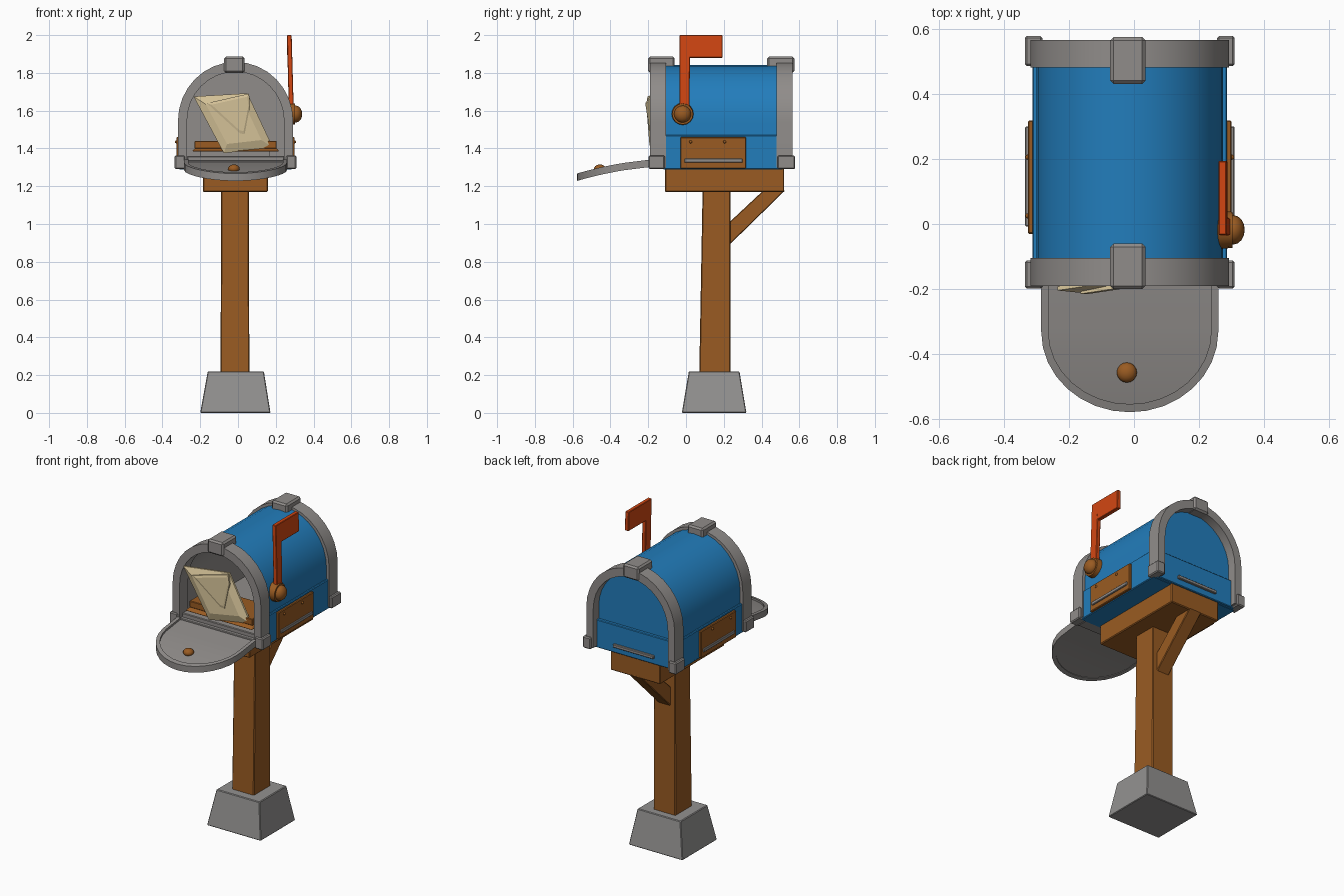
import bpy, bmesh, math
from mathutils import Vector

if "Cube" in bpy.data.objects:
    bpy.data.objects.remove(bpy.data.objects["Cube"])


def material(name, rgb):
    m = bpy.data.materials.new(name)
    m.diffuse_color = (*rgb, 1)
    m.use_nodes = True
    m.node_tree.nodes["Principled BSDF"].inputs["Base Color"].default_value = m.diffuse_color
    return m


BLUE = material("blue_paint", (0.016, 0.205, 0.50))
GREY = material("grey_metal", (0.28, 0.265, 0.255))
STONE = material("grey_stone", (0.29, 0.285, 0.28))
WOOD = material("brown_wood", (0.32, 0.105, 0.016))
RED = material("red_flag", (0.65, 0.062, 0.006))
PAPER = material("cream_paper", (0.70, 0.57, 0.33))
CX = -0.013


def finish(name, bm, mat, bevel=0, smooth=True):
    bmesh.ops.recalc_face_normals(bm, faces=bm.faces[:])
    if bevel:
        bmesh.ops.bevel(bm, geom=bm.edges[:], offset=bevel, segments=1, affect='EDGES')
    me = bpy.data.meshes.new(name)
    bm.to_mesh(me)
    bm.free()
    me.materials.append(mat)
    ob = bpy.data.objects.new(name, me)
    bpy.context.collection.objects.link(ob)
    if smooth:
        bpy.ops.object.select_all(action='DESELECT')
        ob.select_set(True)
        bpy.context.view_layer.objects.active = ob
        bpy.ops.object.shade_smooth_by_angle(angle=math.radians(32))
    return ob


def block(name, x, y, z, mat, bevel=0.005, top=None):
    """Box from ranges; top gives optional (x range, y range) of the upper face."""
    tx, ty = top or (x, y)
    bm = bmesh.new()
    for xs, ys, h in ((x, y, z[0]), (tx, ty, z[1])):
        for i, j in ((0, 0), (1, 0), (1, 1), (0, 1)):
            bm.verts.new((xs[i], ys[j], h))
    v = list(bm.verts)
    bm.faces.new(v[:4])
    bm.faces.new(v[4:])
    for i in range(4):
        k = (i + 1) % 4
        bm.faces.new((v[i], v[k], v[k + 4], v[i + 4]))
    return finish(name, bm, mat, bevel, smooth=False)


def arch(hw, z0, zc, top, n=16):
    """Open arch outline, left foot over the crown to the right foot."""
    pts = [(CX - hw, z0)]
    for i in range(n + 1):
        a = math.pi * (1 - i / n)
        pts.append((CX + hw * math.cos(a), zc + (top - zc) * math.sin(a)))
    return pts + [(CX + hw, z0)]


def upright(p, d):
    return (p[0], d, p[1])


def door_map(p, d):
    # lowered door: outline height becomes reach to the front, sagging outward
    s = p[1]
    return (p[0], -0.19 - s, 1.338 - 0.09 * s - 0.26 * s * s + d)


def solid(name, pts, d0, d1, mat, place=upright):
    bm = bmesh.new()
    a = [bm.verts.new(place(p, d0)) for p in pts]
    b = [bm.verts.new(place(p, d1)) for p in pts]
    n = len(pts)
    for i in range(n):
        k = (i + 1) % n
        bm.faces.new((a[i], a[k], b[k], b[i]))
    for i in range(n // 2):
        j = n - 1 - i
        if j - i < 2:
            break
        for v in (a, b):
            q = [v[i], v[i + 1], v[j - 1], v[j]]
            bm.faces.new(q if j - 1 != i + 1 else q[:2] + q[3:])
    return finish(name, bm, mat)


def band(name, outer, inner, d0, d1, mat, place=upright):
    bm = bmesh.new()
    rows = [[bm.verts.new(place(p, d)) for p in pts]
            for pts, d in ((outer, d0), (outer, d1), (inner, d1), (inner, d0))]
    for r in range(4):
        a, b = rows[r], rows[(r + 1) % 4]
        for i in range(len(outer) - 1):
            bm.faces.new((a[i], a[i + 1], b[i + 1], b[i]))
    for e in (0, -1):
        bm.faces.new([r[e] for r in rows])
    return finish(name, bm, mat)


def pillow(name, pts, thick, y0, mat, inset=0.3):
    """Puffy paper shape in the front plane, its left side further forward."""
    bm = bmesh.new()
    n = len(pts)
    c = Vector((sum(p[0] for p in pts) / n, sum(p[1] for p in pts) / n))

    def ring(f, d):
        out = []
        for p in pts:
            q = c + (Vector(p) - c) * f
            out.append(bm.verts.new((q.x, y0 + 0.15 * (q.x + 0.235) + d, q.y)))
        return out
    rs = [ring(1 - inset, -thick / 2), ring(1, -0.006), ring(1, 0.006), ring(1 - inset, thick / 2)]
    bm.faces.new(rs[0])
    bm.faces.new(rs[3])
    for a, b in zip(rs, rs[1:]):
        for i in range(n):
            k = (i + 1) % n
            bm.faces.new((a[i], a[k], b[k], b[i]))
    return finish(name, bm, mat, smooth=False)


def ball(name, loc, r, mat, scale=(1, 1, 1)):
    bm = bmesh.new()
    bmesh.ops.create_uvsphere(bm, u_segments=16, v_segments=10, radius=r)
    for v in bm.verts:
        v.co = Vector(loc) + Vector([v.co[i] * scale[i] for i in range(3)])
    return finish(name, bm, mat)


def disc_x(name, x0, x1, y, z, r, mat, sides=16):
    bm = bmesh.new()
    bmesh.ops.create_cone(bm, cap_ends=True, segments=sides, radius1=r, radius2=r * 0.92, depth=x1 - x0)
    for v in bm.verts:
        v.co = Vector(((x0 + x1) / 2 + v.co.z, y + v.co.x, z + v.co.y))
    return finish(name, bm, mat)


# Stand: stone foot, post, platform and diagonal brace
block("stone_foot", (-0.2, 0.172), (-0.022, 0.32), (0, 0.22), STONE, 0.004,
      ((-0.16, 0.137), (0.015, 0.283)))
block("post", (-0.092, 0.06), (0.07, 0.236), (0.2, 1.19), WOOD, 0.005,
      ((-0.09, 0.058), (0.088, 0.236)))
block("platform", (-0.186, 0.158), (-0.112, 0.52), (1.17, 1.295), WOOD, 0.005)
bm = bmesh.new()
sec = ((0.225, 0.885), (0.525, 1.178), (0.41, 1.178), (0.225, 1.005))
s0 = [bm.verts.new((-0.058, *p)) for p in sec]
s1 = [bm.verts.new((0.028, *p)) for p in sec]
bm.faces.new(s0)
bm.faces.new(s1)
for i in range(4):
    bm.faces.new((s0[i], s0[i - 1], s1[i - 1], s1[i]))
finish("brace", bm, WOOD, 0.004, smooth=False)

# Box: hollow arched shell with grey lining, floor and back wall
outer = arch(0.287, 1.30, 1.54, 1.842)
mid = arch(0.272, 1.30, 1.54, 1.827)
inner = arch(0.262, 1.30, 1.54, 1.815)
band("box_shell", outer, mid, -0.12, 0.505, BLUE)
band("box_lining", mid, inner, -0.125, 0.48, GREY)
solid("box_back", mid, 0.475, 0.51, BLUE)
solid("lining_back", inner, 0.46, 0.476, GREY)
block("box_bottom", (-0.31, 0.284), (-0.12, 0.51), (1.288, 1.318), BLUE, 0)
block("lining_floor", (-0.275, 0.25), (-0.12, 0.47), (1.318, 1.345), GREY, 0)
block("back_lower_panel", (-0.30, 0.274), (0.505, 0.53), (1.29, 1.465), BLUE, 0.004)
block("back_handle", (-0.155, 0.125), (0.528, 0.545), (1.328, 1.348), GREY, 0.003)

# Arched end frames with crown clasps and corner feet
for end, y0, y1, k0, k1, f0, f1 in (("front", -0.19, -0.105, -0.2, -0.06, -0.198, -0.112),
                                    ("rear", 0.48, 0.565, 0.43, 0.574, 0.485, 0.577)):
    band(end + "_frame", arch(0.305, 1.30, 1.545, 1.858), arch(0.257, 1.30, 1.545, 1.806), y0, y1, GREY)
    block(end + "_crown_clasp", (-0.073, 0.035), (k0, k1), (1.80, 1.886), GREY, 0.01)
    for side, s in (("left", -1), ("right", 1)):
        xs = sorted((CX + s * 0.268, CX + s * 0.322))
        block(f"{end}_{side}_frame_foot", xs, (f0, f1), (1.29, 1.363), GREY, 0.006)
block("front_sill", (-0.285, 0.258), (-0.188, -0.105), (1.29, 1.335), GREY, 0.004)
block("sill_step", (-0.27, 0.245), (-0.165, -0.105), (1.33, 1.36), GREY, 0.004)

# Side skirts, wooden side plates, handle bars and bolts
for side, s in (("left", -1), ("right", 1)):
    def span(a, b):
        return sorted((CX + s * a, CX + s * b))
    block(side + "_skirt", span(0.265, 0.299), (-0.115, 0.49), (1.29, 1.47), BLUE, 0.004)
    block(side + "_side_plate", span(0.29, 0.313), (-0.03, 0.318), (1.293, 1.46), WOOD, 0.004)
    block(side + "_handle_bar", span(0.31, 0.321), (-0.008, 0.3), (1.325, 1.346), GREY, 0.003)
    for y in (0.025, 0.205):
        ball(side + "_plate_bolt", (CX + s * 0.313, y, 1.435), 0.008, WOOD)

# Lowered door: curved panel with raised rim and a knob
d_out = arch(0.272, 0.0, 0.14, 0.388)
d_in = arch(0.25, 0.0, 0.14, 0.363)
solid("door_panel", d_in, -0.033, -0.009, GREY, door_map)
band("door_rim", d_out, d_in, -0.036, 0.003, GREY, door_map)
ball("door_knob", (-0.022, -0.456, 1.292), 0.031, WOOD, (1, 1, 0.75))

# Signal flag with its pivot
block("flag_pole", (0.27, 0.296), (-0.036, 0.018), (1.57, 2.0), RED, 0.003,
      ((0.259, 0.284), (-0.034, 0.022)))
block("flag_panel", (0.261, 0.287), (0.015, 0.194), (1.88, 2.0), RED, 0.003,
      ((0.259, 0.284), (0.015, 0.194)))
disc_x("flag_pivot_disc", 0.25, 0.302, -0.018, 1.582, 0.06, WOOD)
ball("flag_pivot_knob", (0.305, -0.018, 1.582), 0.045, WOOD, (0.78, 1, 1))

# Contents: parcel board and a puffy envelope with flap
block("parcel_board", (-0.242, 0.218), (-0.175, 0.06), (1.385, 1.40), WOOD, 0.003,
      ((-0.23, 0.205), (-0.15, 0.06)))
block("parcel_top", (-0.23, 0.205), (-0.15, 0.06), (1.40, 1.44), WOOD, 0.003)
block("parcel_support", (-0.2, 0.17), (-0.08, 0.06), (1.34, 1.39), GREY, 0)
pillow("envelope", ((-0.235, 1.675), (0.05, 1.692), (0.185, 1.405), (-0.075, 1.375)), 0.045, -0.198, PAPER)
pillow("envelope_flap", ((-0.165, 1.64), (0.058, 1.69), (0.065, 1.63), (0.035, 1.475), (0.01, 1.48)),
       0.02, -0.219, PAPER, 0.15)
